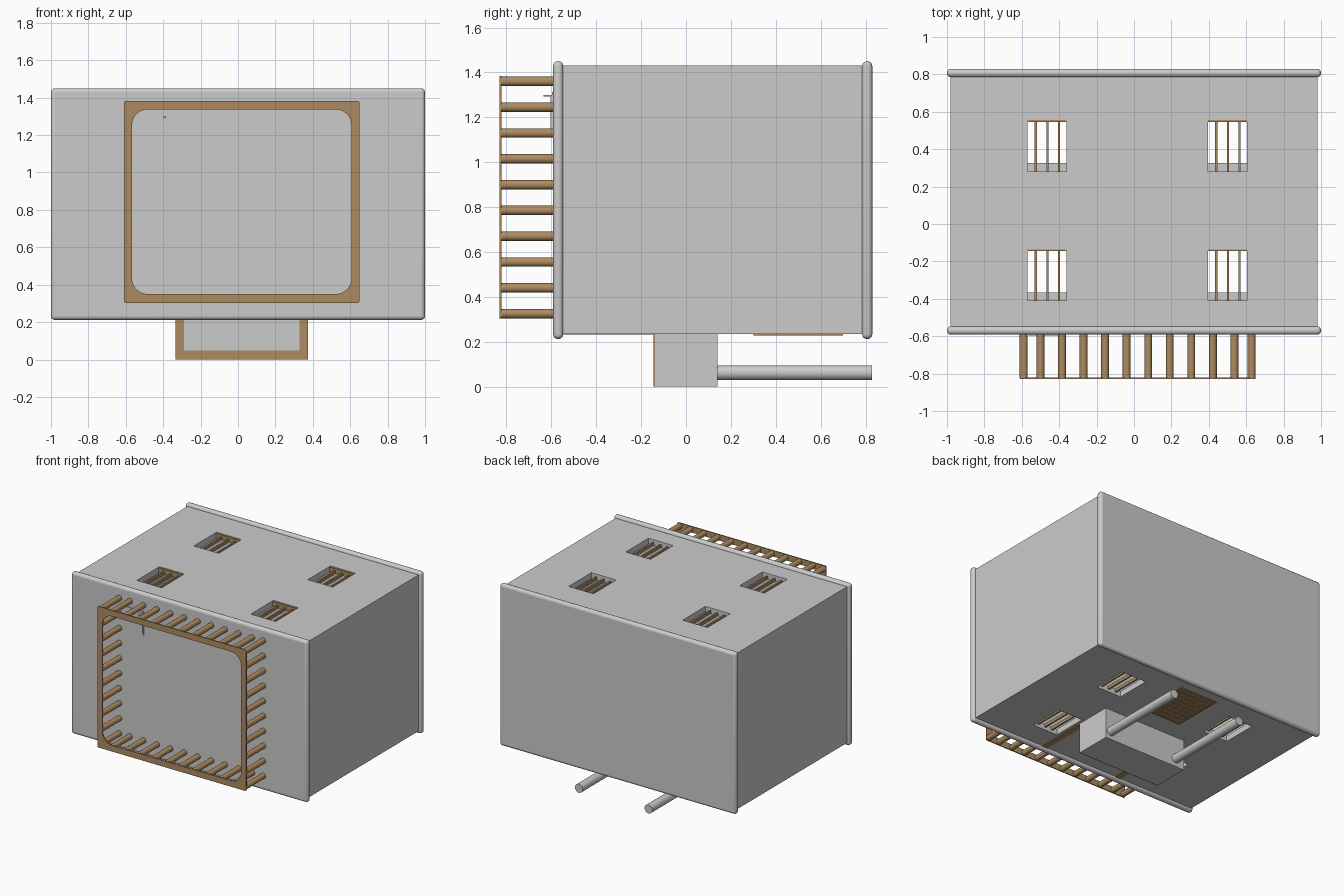
import bpy, math

if "Cube" in bpy.data.objects:
    bpy.data.objects.remove(bpy.data.objects["Cube"])

brown = bpy.data.materials.new("brown_wood")
brown.diffuse_color = (0.42, 0.26, 0.12, 1)
brown.use_nodes = True
brown.node_tree.nodes["Principled BSDF"].inputs["Base Color"].default_value = brown.diffuse_color


def box(name, x, y, z, mat=None, bevel=0.0):
    """Box from (min, max) ranges, optionally with rounded edges."""
    bpy.ops.mesh.primitive_cube_add(size=1, location=[sum(r) / 2 for r in (x, y, z)])
    o = bpy.context.object
    o.name = name
    o.scale = [r[1] - r[0] for r in (x, y, z)]
    bpy.ops.object.transform_apply(location=False, rotation=False, scale=True)
    if mat:
        o.data.materials.append(mat)
    if bevel:
        m = o.modifiers.new("round", 'BEVEL')
        m.width, m.segments = bevel, 5
        bpy.ops.object.shade_smooth_by_angle(angle=math.radians(40))
    return o


def rod(name, x, z, y0, y1, r, mat=None):
    """Cylinder running front to back."""
    bpy.ops.mesh.primitive_cylinder_add(vertices=24, radius=r, depth=y1 - y0,
                                        location=(x, (y0 + y1) / 2, z),
                                        rotation=(math.pi / 2, 0, 0))
    o = bpy.context.object
    o.name = name
    if mat:
        o.data.materials.append(mat)
    bpy.ops.object.shade_smooth_by_angle(angle=math.radians(40))
    return o


def cut(target, cutter):
    m = target.modifiers.new("cut", 'BOOLEAN')
    m.operation, m.object, m.solver = 'DIFFERENCE', cutter, 'EXACT'
    bpy.context.view_layer.objects.active = target
    bpy.ops.object.modifier_apply(modifier=m.name)
    bpy.data.objects.remove(cutter)


# Hollow cabinet body with vent openings in the top and bottom
body = box("cabinet_body", (-0.98, 0.98), (-0.57, 0.81), (0.235, 1.43))
cut(body, box("cavity", (-0.93, 0.93), (-0.54, 0.78), (0.28, 1.385)))
for x0 in (-0.57, 0.395):
    for y0 in (-0.41, 0.28):
        for level, z, yb in (("top", (1.375, 1.44), y0),
                             ("bottom", (0.22, 0.29), y0 + 0.045)):
            x1, y1 = x0 + 0.21, yb + 0.275
            cut(body, box("vent_cutter", (x0, x1), (yb, y1), z))
            zs = (1.387, 1.425) if level == "top" else (0.24, 0.278)
            box(f"{level}_vent_lining", (x0, x1), (y1 - 0.01, y1), zs, brown)
            for k in range(3):
                c = x0 + 0.045 + 0.062 * k
                box(f"{level}_vent_slat", (c - 0.006, c + 0.006), (yb, y1),
                    (zs[0], zs[1] - 0.015) if level == "top" else (zs[0] + 0.015, zs[1]), brown)

# Front and back panels with rounded rims
box("front_panel", (-1, 1), (-0.592, -0.547), (0.212, 1.45), bevel=0.021)
box("back_panel", (-1, 1), (0.785, 0.83), (0.212, 1.45), bevel=0.021)

# Thin frame standing off the front, with a rounded opening
curve = bpy.data.curves.new("grille_frame", 'CURVE')
curve.dimensions, curve.fill_mode, curve.extrude = '2D', 'BOTH', 0.004


def rounded_rect(x0, x1, z0, z1, r):
    pts = []
    for cx, cz, a0 in ((x1 - r, z1 - r, 0), (x0 + r, z1 - r, 90),
                       (x0 + r, z0 + r, 180), (x1 - r, z0 + r, 270)):
        for i in range(9):
            a = math.radians(a0 + i * 90 / 8)
            pts.append((cx + r * math.cos(a), cz + r * math.sin(a)))
    s = curve.splines.new('POLY')
    s.points.add(len(pts) - 1)
    for p, (x, z) in zip(s.points, pts):
        p.co = (x, z, 0, 1)
    s.use_cyclic_u = True


rounded_rect(-0.61, 0.65, 0.303, 1.383, 0.012)
rounded_rect(-0.567, 0.607, 0.35, 1.337, 0.085)
frame = bpy.data.objects.new("grille_frame", curve)
bpy.context.collection.objects.link(frame)
frame.location = (0, -0.826, 0)
frame.rotation_euler = (math.pi / 2, 0, 0)
curve.materials.append(brown)
bpy.ops.object.select_all(action='DESELECT')
frame.select_set(True)
bpy.context.view_layer.objects.active = frame
bpy.ops.object.convert(target='MESH')

# Stand-off rods around the frame
for k in range(10):
    for z in (0.325, 1.36):
        rod("frame_rod", -0.5 + 0.1152 * k, z, -0.823, -0.58, 0.021, brown)
    for x in (-0.59, 0.629):
        rod("frame_side_rod", x, 0.325 + 0.115 * k, -0.823, -0.58, 0.021, brown)

# Latch on the front panel
box("latch_plate", (-0.565, -0.38), (-0.597, -0.585), (1.132, 1.312))
box("latch_bar", (-0.402, -0.385), (-0.604, -0.59), (1.145, 1.3))
box("latch_pin", (-0.402, -0.385), (-0.635, -0.59), (1.292, 1.3))

# Foot with U-shaped wooden trim, continued on the underside
box("foot", (-0.335, 0.373), (-0.138, 0.14), (0, 0.24))
box("foot_trim_bottom", (-0.335, 0.373), (-0.144, -0.138), (0, 0.048), brown)
for x in ((-0.335, -0.29), (0.328, 0.373)):
    box("foot_trim_side", x, (-0.144, -0.138), (0.048, 0.236), brown)
    box("underside_trim", x, (-0.55, -0.138), (0.231, 0.239), brown)

# Two pipes running back from the foot
for x in (-0.262, 0.328):
    rod("rear_pipe", x, 0.062, 0.13, 0.828, 0.033)

# Wooden lattice panel under the body
box("underside_panel", (-0.16, 0.16), (0.3, 0.7), (0.233, 0.245), brown)
for k in range(9):
    y = 0.305 + 0.04875 * k
    box("lattice_cross_bar", (-0.16, 0.16), (y - 0.005, y + 0.005), (0.228, 0.234), brown)
for k in range(7):
    x = -0.155 + 0.0517 * k
    box("lattice_long_bar", (x - 0.005, x + 0.005), (0.3, 0.7), (0.228, 0.234), brown)
